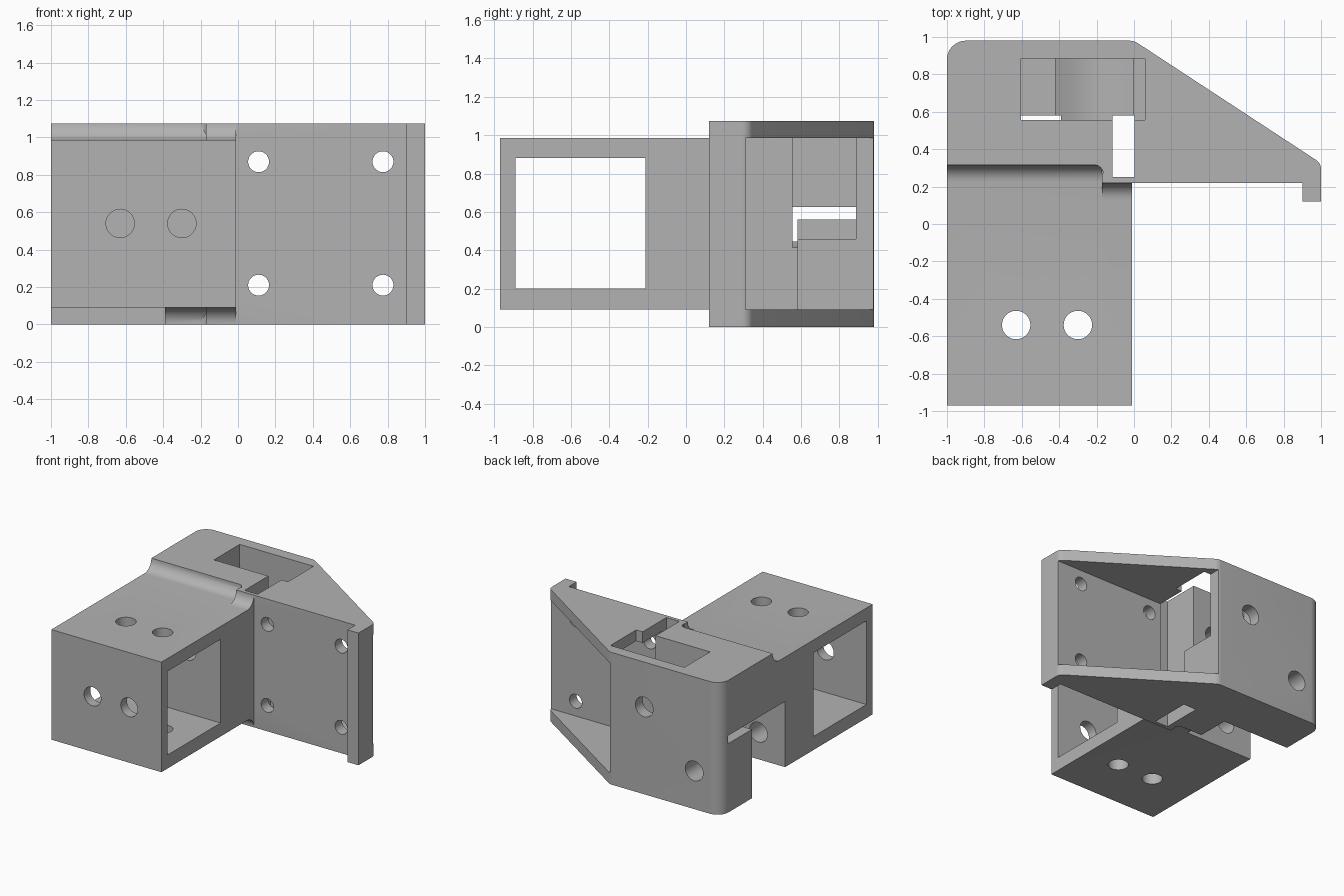
import bpy, math
from mathutils import Vector

cube = bpy.data.objects.get("Cube")
if cube:
    bpy.data.objects.remove(cube, do_unlink=True)

grey = bpy.data.materials.new("light_grey")
grey.use_nodes = True
grey.diffuse_color = (0.45, 0.45, 0.45, 1)
grey.node_tree.nodes["Principled BSDF"].inputs["Base Color"].default_value = grey.diffuse_color


def prism(name, pts, lo, hi, axis="z"):
    """Extrude a closed outline along one axis; outline is (x,y), (x,z) or (y,z)."""
    place = {"z": lambda a, b, c: (a, b, c),
             "y": lambda a, b, c: (a, c, b),
             "x": lambda a, b, c: (c, a, b)}[axis]
    n = len(pts)
    verts = [place(a, b, c) for c in (lo, hi) for a, b in pts]
    faces = [list(range(n)), list(range(n, 2 * n))]
    faces += [[i, (i + 1) % n, n + (i + 1) % n, n + i] for i in range(n)]
    mesh = bpy.data.meshes.new(name)
    mesh.from_pydata(verts, [], faces)
    mesh.materials.append(grey)
    ob = bpy.data.objects.new(name, mesh)
    bpy.context.collection.objects.link(ob)
    bpy.ops.object.select_all(action="DESELECT")
    ob.select_set(True)
    bpy.context.view_layer.objects.active = ob
    bpy.ops.object.mode_set(mode="EDIT")
    bpy.ops.mesh.select_all(action="SELECT")
    bpy.ops.mesh.normals_make_consistent(inside=False)
    bpy.ops.object.mode_set(mode="OBJECT")
    return ob


def box(name, x, y, z):
    return prism(name, [(x[0], y[0]), (x[1], y[0]), (x[1], y[1]), (x[0], y[1])], *z)


def circle(a, b, r, n=40):
    return [(a + r * math.cos(2 * math.pi * i / n), b + r * math.sin(2 * math.pi * i / n))
            for i in range(n)]


def rounded(corners, steps=8):
    """Outline whose corners (x, y, radius) are replaced by arcs."""
    out = []
    for i, (x, y, r) in enumerate(corners):
        p = Vector((x, y))
        if not r:
            out.append((x, y))
            continue
        u = (Vector(corners[i - 1][:2]) - p).normalized()
        v = (Vector(corners[(i + 1) % len(corners)][:2]) - p).normalized()
        half = u.angle(v) / 2
        mid = p + (u + v).normalized() * (r / math.sin(half))
        a = p + u * (r / math.tan(half)) - mid
        b = p + v * (r / math.tan(half)) - mid
        for k in range(steps + 1):
            d = (a.lerp(b, k / steps)).normalized() * r
            out.append(tuple(mid + d))
    return out


def combine(base, tool, op):
    mod = base.modifiers.new(op, "BOOLEAN")
    mod.operation, mod.solver, mod.object = op, "EXACT", tool
    bpy.ops.object.select_all(action="DESELECT")
    base.select_set(True)
    bpy.context.view_layer.objects.active = base
    bpy.ops.object.modifier_apply(modifier=mod.name)
    bpy.data.objects.remove(tool, do_unlink=True)


TOP, LOW, HIGH = 1.075, 0.09, 0.985

# Wide mounting head with a lip at its right end
bracket = prism("mounting_bracket", rounded([
    (-1, 0.315, 0), (-0.165, 0.315, 0.045), (-0.165, 0.22, 0.045), (0.9, 0.22, 0),
    (0.9, 0.12, 0), (1, 0.12, 0), (1, 0.325, 0.06), (0, 0.98, 0.08), (-1, 0.98, 0.1)]), 0, TOP)

# Square arm reaching forward
combine(bracket, box("arm", (-1, -0.01), (-0.97, 0.4), (LOW, HIGH)), "UNION")


# Hollow fillets where the arm meets the head
def fillet(x, y, flip):
    r = TOP - HIGH
    arc = [(y - r + r * math.sin(t * math.pi / 16), TOP - r * math.cos(t * math.pi / 16))
           for t in range(9)]
    pts = arc + [(y + 0.05, TOP), (y + 0.05, HIGH - 0.04), (y - r, HIGH - 0.04)]
    if flip:
        pts = [(a, TOP - b) for a, b in pts]
    combine(bracket, prism("fillet", pts, *x, "x"), "UNION")


fillet((-1, -0.17), 0.315, False)
fillet((-0.39, -0.17), 0.315, True)
for flip in (False, True):
    fillet((-0.17, -0.01), 0.22, flip)

# Openings: arm window, open side room, cable slot, top pocket, left cavity
cuts = [
    box("arm_window", (-1.2, 0.2), (-0.89, -0.21), (0.2, 0.88)),
    box("side_room", (0, 1.2), (0.31, 1.2), (LOW, HIGH)),
    box("cable_slot", (-0.115, 0.002), (0.25, 0.58), (-0.1, 1.2)),
    box("top_pocket", (-0.605, 0.06), (0.555, 0.885), (0.56, 1.2)),
    box("pocket_trough", (-0.42, 0.01), (0.555, 0.885), (0.46, 0.7)),
    box("left_cavity", (-1.2, -0.39), (0.155, 0.58), (-0.1, 0.625)),
    box("left_passage", (-1.2, -0.5), (0.5, 0.885), (0.56, 0.625)),
]

# Curved floor of the trough
floor = [(0.005 - 0.425 * i / 12, 0.46 - 0.06 * math.sin(math.pi * i / 12)) for i in range(13)]
cuts.append(prism("trough_floor", floor + [(-0.42, 0.5), (0.005, 0.5)], 0.555, 0.885, "y"))

# Bolt holes through the arm, the head and the mounting plate
for x in (-0.63, -0.3):
    cuts.append(prism("arm_bolt_hole", circle(x, -0.54, 0.076), -0.1, 1.2))
    cuts.append(prism("front_bolt_hole", circle(x, 0.54, 0.076), -1.2, -0.6, "y"))
for x, z in ((-0.31, 0.71), (-0.76, 0.31)):
    cuts.append(prism("rear_bolt_hole", circle(x, z, 0.08), -0.4, 1.2, "y"))
for x in (0.11, 0.775):
    for z in (0.21, 0.87):
        cuts.append(prism("plate_hole", circle(x, z, 0.056, 28), 0.1, 0.4, "y"))

for tool in cuts:
    combine(bracket, tool, "DIFFERENCE")

bpy.ops.object.select_all(action="DESELECT")
bracket.select_set(True)
bpy.context.view_layer.objects.active = bracket
bpy.ops.object.shade_smooth_by_angle(angle=math.radians(30))
